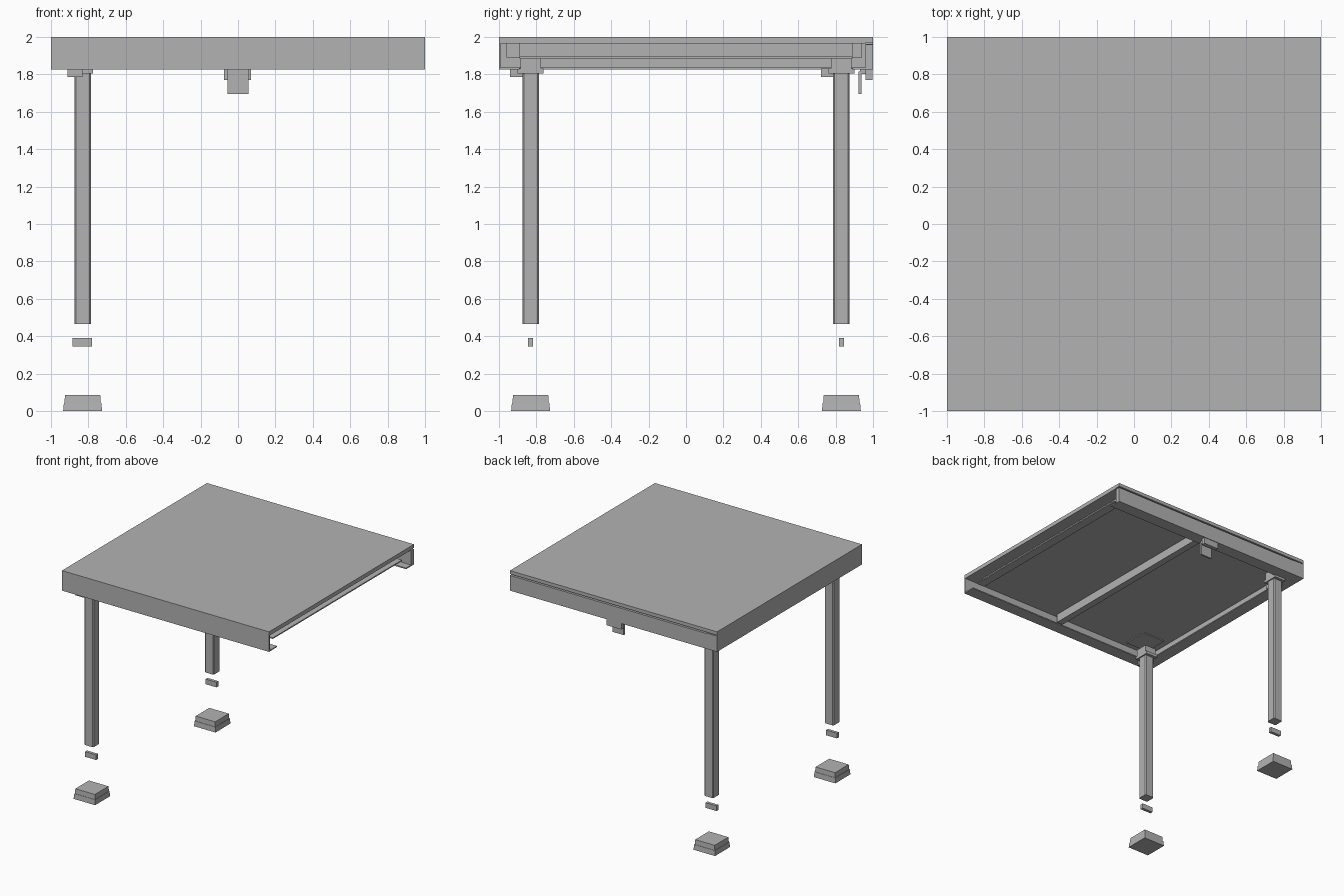
import bpy, bmesh
from mathutils import Vector

cube = bpy.data.objects.get("Cube")
if cube:
    bpy.data.objects.remove(cube, do_unlink=True)

grey = bpy.data.materials.new("light_grey")
grey.use_nodes = True
COLOUR = (0.45, 0.45, 0.45, 1)
grey.diffuse_color = COLOUR
grey.node_tree.nodes["Principled BSDF"].inputs["Base Color"].default_value = COLOUR


def add_object(name, bm):
    bmesh.ops.recalc_face_normals(bm, faces=bm.faces)
    mesh = bpy.data.meshes.new(name)
    bm.to_mesh(mesh)
    bm.free()
    mesh.materials.append(grey)
    obj = bpy.data.objects.new(name, mesh)
    bpy.context.collection.objects.link(obj)
    return obj


def box(name, x, y, z, top_inset=0):
    """Box from three (low, high) ranges, optionally tapered at the top."""
    bm = bmesh.new()
    bmesh.ops.create_cube(bm, size=1)
    for v in bm.verts:
        high = v.co.z > 0
        shrink = top_inset if high else 0
        v.co = Vector([r[0] + shrink if c < 0 else r[1] - shrink
                       for c, r in zip(v.co.xy, (x, y))] + [z[1] if high else z[0]])
    return add_object(name, bm)


def prism(name, outline, low, high, place):
    """Extrude a 2D outline between two positions along an axis."""
    bm = bmesh.new()
    face = bm.faces.new([bm.verts.new(place(a, b, low)) for a, b in outline])
    new = bmesh.ops.extrude_face_region(bm, geom=[face])["geom"]
    shift = Vector(place(0, 0, high)) - Vector(place(0, 0, low))
    bmesh.ops.translate(bm, vec=shift, verts=[g for g in new if isinstance(g, bmesh.types.BMVert)])
    return add_object(name, bm)


def along_x(a, b, t):
    return (t, a, b)


def along_y(a, b, t):
    return (a, t, b)


def along_z(a, b, t):
    return (a, b, t)


BOTTOM, DECK, TOP = 1.825, 1.965, 2.0
THIN = 0.01

# Deck panel
box("deck", (-0.99, 1), (-0.99, 0.96), (DECK, TOP))
box("deck_back_edge", (-1, 1), (0.96, 1), (1.97, TOP))

# Folded edge channels: vertical wall with a flange turned inward
channel = [(-1, BOTTOM), (-0.89, BOTTOM), (-0.89, BOTTOM + THIN), (-0.99, BOTTOM + THIN),
           (-0.99, TOP), (-1, TOP)]
prism("front_apron", channel, -1, 1, along_x)
prism("right_apron", channel, -1, 1, along_y)
back_channel = [(0.89, BOTTOM), (1, BOTTOM), (1, 1.958), (0.96, 1.958),
                (0.96, BOTTOM + THIN), (0.89, BOTTOM + THIN)]
prism("back_apron", back_channel, -1, 1, along_x)
box("back_corner_cap", (-1, -0.9), (0.96, 1), (BOTTOM, 1.962))

# Rail on the open side and the middle beam under the deck
rail = [(0.88, DECK), (0.88, 1.885), (0.96, 1.885), (0.96, 1.895), (0.89, 1.895), (0.89, DECK)]
prism("open_side_rail", rail, -0.89, 0.89, along_y)
box("middle_beam", (-0.03, 0.03), (-0.96, 0.94), (1.89, DECK))

# Hanging latch at the middle of the back edge
box("latch_body", (-0.075, 0.07), (0.96, 0.995), (1.77, 1.83))
box("latch_plate", (-0.055, 0.055), (0.922, 0.938), (1.695, 1.815))
box("latch_arm", (-0.055, 0.055), (0.93, 0.97), (1.8, 1.83))

# Legs with their mounts, floating pins and feet
for side, sign in (("front", -1), ("back", 1)):
    cx, cy = -0.83, 0.83 * sign
    h, c = 0.044, 0.008
    section = [(cx + a * p, cy + b * q)
               for a, b, order in ((1, 1, 0), (-1, 1, 1), (-1, -1, 0), (1, -1, 1))
               for p, q in (((h, h - c), (h - c, h)) if order == 0 else ((h - c, h), (h, h - c)))]
    prism(side + "_leg", section, 0.465, 1.9, along_z)
    box(side + "_leg_collar", (cx - 0.055, cx + 0.055), (cy - 0.07, cy + 0.07), (1.805, 1.83))
    box(side + "_leg_socket", (cx - 0.055, cx + 0.055), (cy - 0.055, cy + 0.055), (BOTTOM, 1.89))
    box(side + "_mount_plate", (cx - 0.1, cx + 0.12), (cy - 0.11, cy + 0.11), (1.957, DECK))
    box(side + "_leg_catch", (cx - 0.08, cx), (cy - 0.11, cy), (1.785, 1.83))
    gusset = [(-1, sign), (-0.68, sign), (-1, 0.68 * sign)]
    prism(side + "_corner_gusset", gusset, BOTTOM + 0.002, BOTTOM + 0.012, along_z)
    box(side + "_pin", (-0.885, -0.78), (cy - 0.013, cy + 0.013), (0.345, 0.39))
    box(side + "_foot_base", (cx - 0.104, cx + 0.104), (cy - 0.104, cy + 0.104), (0, 0.045), 0.004)
    box(side + "_foot_top", (cx - 0.097, cx + 0.097), (cy - 0.097, cy + 0.097), (0.045, 0.087), 0.003)
